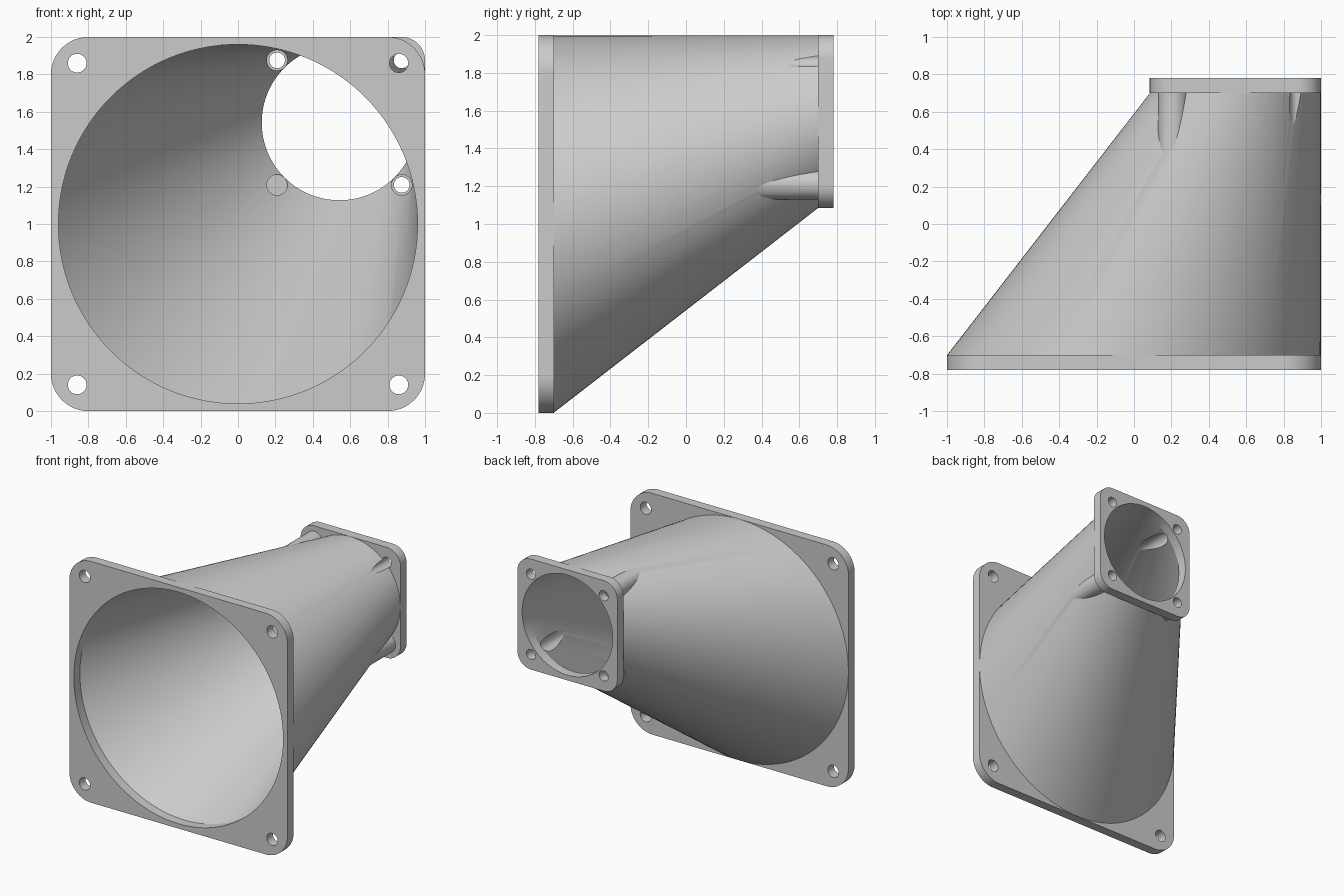
import bpy, bmesh, math

cube = bpy.data.objects.get("Cube")
if cube:
    bpy.data.objects.remove(cube, do_unlink=True)

BIG = (0.0, 1.0)          # large opening centre (x, z)
SMALL = (0.542, 1.542)    # small opening centre (x, z)

grey = bpy.data.materials.new("light_grey")
grey.use_nodes = True
grey.diffuse_color = (0.6, 0.6, 0.6, 1)
grey.node_tree.nodes["Principled BSDF"].inputs["Base Color"].default_value = (0.6, 0.6, 0.6, 1)


def circle(centre, r, n=128):
    return [(centre[0] + r * math.cos(math.tau * i / n),
             centre[1] + r * math.sin(math.tau * i / n)) for i in range(n)]


def rounded_square(centre, half, r, steps=16):
    pts = []
    for q, (sx, sz) in enumerate([(1, 1), (-1, 1), (-1, -1), (1, -1)]):
        for i in range(steps + 1):
            a = math.pi / 2 * (q + i / steps)
            pts.append((centre[0] + sx * (half - r) + r * math.cos(a),
                        centre[1] + sz * (half - r) + r * math.sin(a)))
    return pts


def loft(name, sections):
    """Closed solid through (y, outline) sections."""
    bm = bmesh.new()
    rings = [[bm.verts.new((x, y, z)) for x, z in pts] for y, pts in sections]
    for a, b in zip(rings, rings[1:]):
        for i in range(len(a)):
            j = (i + 1) % len(a)
            bm.faces.new((a[i], a[j], b[j], b[i]))
    bm.faces.new(rings[0])
    bm.faces.new(rings[-1])
    bmesh.ops.recalc_face_normals(bm, faces=bm.faces)
    mesh = bpy.data.meshes.new(name)
    bm.to_mesh(mesh)
    bm.free()
    mesh.materials.append(grey)
    ob = bpy.data.objects.new(name, mesh)
    bpy.context.collection.objects.link(ob)
    return ob


def rod(name, centre, r, y0, y1, n=48):
    return loft(name, [(y0, circle(centre, r, n)), (y1, circle(centre, r, n))])


def combine(target, tool, operation):
    """Apply a boolean and discard the tool object."""
    mod = target.modifiers.new("combine", 'BOOLEAN')
    mod.operation = operation
    mod.solver = 'EXACT'
    mod.object = tool
    tool.hide_render = True
    bpy.context.view_layer.update()
    result = bpy.data.meshes.new_from_object(
        target.evaluated_get(bpy.context.evaluated_depsgraph_get()))
    target.modifiers.clear()
    target.data = result
    bpy.data.objects.remove(tool, do_unlink=True)


def corners(centre, d):
    return [(centre[0] + sx * d, centre[1] + sz * d) for sx in (-1, 1) for sz in (-1, 1)]


# Offset cone joining the two flanges
duct = loft("duct_adapter", [
    (-0.74, circle(BIG, 0.98)), (-0.70, circle(BIG, 0.999)),
    (0.70, circle(SMALL, 0.457)), (0.74, circle(SMALL, 0.44))])

# Flanges
combine(duct, loft("large_flange", [(y, rounded_square(BIG, 1.0, 0.2)) for y in (-0.78, -0.70)]), 'UNION')
combine(duct, loft("small_flange", [(y, rounded_square(SMALL, 0.458, 0.125)) for y in (0.70, 0.78)]), 'UNION')

# Screw bosses behind three small-flange corners
small_holes = corners(SMALL, 0.333)
for c in small_holes[:3]:
    combine(duct, rod("screw_boss", c, 0.08, 0.3, 0.74), 'UNION')

# Hollow interior
combine(duct, loft("bore_cutter", [
    (-0.9, circle(BIG, 0.96)), (-0.70, circle(BIG, 0.96)),
    (0.70, circle(SMALL, 0.415)), (0.9, circle(SMALL, 0.415))]), 'DIFFERENCE')

# Screw holes, with wider access bores through the bosses
for c in corners(BIG, 0.86):
    combine(duct, rod("hole_cutter", c, 0.05, -0.9, -0.6), 'DIFFERENCE')
for c in small_holes:
    combine(duct, rod("hole_cutter", c, 0.042, 0.2, 0.9), 'DIFFERENCE')
for c in small_holes[:3]:
    combine(duct, rod("access_cutter", c, 0.055, 0.2, 0.705), 'DIFFERENCE')

# Smooth curved walls, keep rims sharp
bpy.ops.object.select_all(action='DESELECT')
duct.select_set(True)
bpy.context.view_layer.objects.active = duct
bpy.ops.object.shade_smooth_by_angle(angle=math.radians(15))
